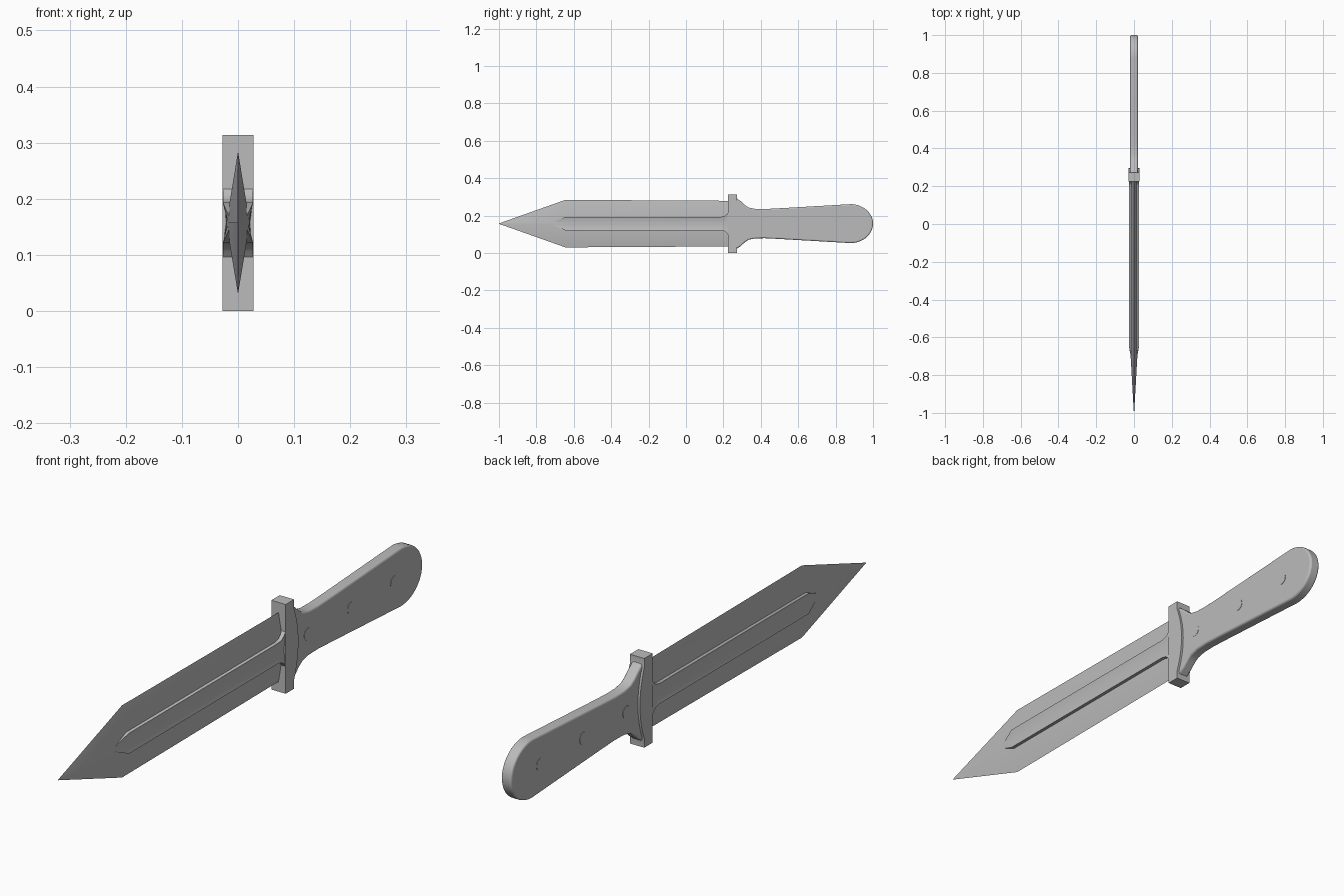
import bpy, bmesh, math

if "Cube" in bpy.data.objects:
    bpy.data.objects.remove(bpy.data.objects["Cube"], do_unlink=True)

MID = 0.157  # height of the long axis

steel = bpy.data.materials.new("steel_grey")
steel.use_nodes = True
steel.diffuse_color = (0.5, 0.5, 0.5, 1)
steel.node_tree.nodes["Principled BSDF"].inputs["Base Color"].default_value = (0.5, 0.5, 0.5, 1)


def finish(name, bm, bevel=0.0):
    bmesh.ops.recalc_face_normals(bm, faces=bm.faces)
    mesh = bpy.data.meshes.new(name)
    bm.to_mesh(mesh)
    bm.free()
    mesh.materials.append(steel)
    obj = bpy.data.objects.new(name, mesh)
    bpy.context.collection.objects.link(obj)
    if bevel:
        mod = obj.modifiers.new("rounded_edges", "BEVEL")
        mod.width = bevel
        mod.segments = 3
        mod.limit_method = "ANGLE"
        mod.angle_limit = math.radians(50)
    bpy.ops.object.select_all(action="DESELECT")
    obj.select_set(True)
    bpy.context.view_layer.objects.active = obj
    bpy.ops.object.shade_smooth_by_angle(angle=math.radians(30))
    return obj


def loft(name, sections):
    """Join rings of (x, z) points, each given with its y position."""
    bm = bmesh.new()
    rings = [[bm.verts.new((x, y, MID + z)) for x, z in ring] for y, ring in sections]
    n = len(rings[0])
    for a, b in zip(rings, rings[1:]):
        for i in range(n):
            j = (i + 1) % n
            bm.faces.new((a[i], a[j], b[j], b[i]))
    bm.faces.new(rings[0])
    bm.faces.new(rings[-1])
    bmesh.ops.remove_doubles(bm, verts=bm.verts, dist=0.0001)
    return finish(name, bm)


def slab(name, upper, half, bevel=0.0):
    """Plate across x from the upper half of a (y, z) outline, mirrored below."""
    outline = upper + [(y, -z) for y, z in reversed(upper) if z > 0.0001]
    bm = bmesh.new()
    face = bm.faces.new([bm.verts.new((-half, y, MID + z)) for y, z in outline])
    grown = bmesh.ops.extrude_face_region(bm, geom=[face])["geom"]
    verts = [v for v in grown if isinstance(v, bmesh.types.BMVert)]
    bmesh.ops.translate(bm, verts=verts, vec=(2 * half, 0, 0))
    return finish(name, bm, bevel)


# Double-edged blade with a diamond section
def diamond(t, h):
    return [(0, h), (t, 0), (0, -h), (-t, 0)]


loft("blade", [(-1.0, diamond(0.0008, 0.001)), (-0.645, diamond(0.021, 0.127)),
               (0.23, diamond(0.021, 0.122))])


# Raised central rib with a shallow groove on both sides, flaring at the guard
def rib(edge, groove, h):
    return [(-edge, h), (edge, h), (groove, 0), (edge, -h), (-edge, -h), (-groove, 0)]


loft("grooved_rib", [(-0.70, rib(0.016, 0.0175, 0.012)), (-0.645, rib(0.027, 0.018, 0.036)),
                     (0.185, rib(0.027, 0.018, 0.036)), (0.205, rib(0.027, 0.018, 0.04)),
                     (0.218, rib(0.027, 0.02, 0.05)), (0.23, rib(0.027, 0.022, 0.068))])

# Guard with a bowed rear edge
bow = []
for i in range(9):
    a = i / 8
    bow.append((0.272 + 0.024 * (1 - (1 - a) ** 2), 0.125 * (1 - a)))
slab("guard", [(0.225, 0.157), (0.272, 0.157)] + bow, 0.028)

# Grip: shoulders behind the guard, narrow waist, widening to a round butt
grip = [(0.25, 0.137), (0.272, 0.135), (0.295, 0.118), (0.315, 0.099), (0.335, 0.086),
        (0.37, 0.079), (0.42, 0.078), (0.5, 0.082)]
for i in range(17):
    a = math.pi / 2 * (1 - i / 16)
    grip.append((0.88 + 0.12 * math.cos(a), 0.104 * math.sin(a)))
slab("grip", grip, 0.02, bevel=0.007)

# Rivets through the grip
for number, y in enumerate((0.36, 0.60, 0.84), 1):
    circle = [(y - 0.021 * math.cos(math.pi * i / 12), 0.021 * math.sin(math.pi * i / 12))
              for i in range(13)]
    slab(f"rivet_{number}", circle, 0.0212)
